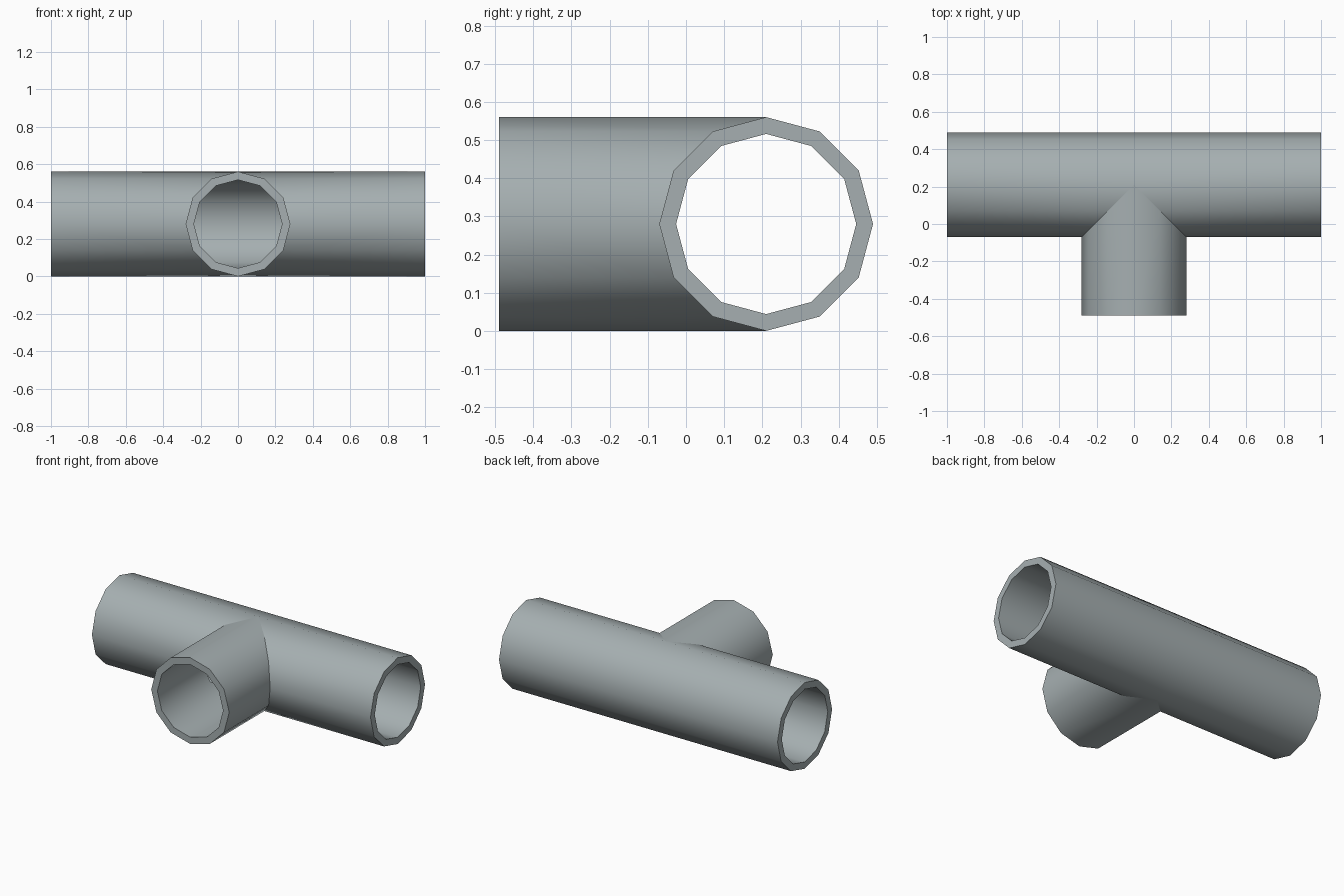
import bpy, bmesh
from math import cos, sin, tau, radians

cube = bpy.data.objects.get("Cube")
if cube:
    bpy.data.objects.remove(cube, do_unlink=True)

SIDES = 12
OUTER, INNER = 0.28, 0.236
CY, CZ = 0.21, 0.28          # axis of the straight run
RUN_END, BRANCH_END = 1.0, -0.49

steel = bpy.data.materials.new("grey_steel")
steel.use_nodes = True
colour = (0.38, 0.43, 0.44, 1)
steel.diffuse_color = colour
steel.node_tree.nodes["Principled BSDF"].inputs["Base Color"].default_value = colour

bm = bmesh.new()


def bridge(a, b):
    n = len(a)
    for i in range(n):
        j = (i + 1) % n
        quad = list(dict.fromkeys((a[i], a[j], b[j], b[i])))
        bm.faces.new(quad)


def run_rings(radius, side):
    """Open end ring and mitred seam ring of one half of the straight run."""
    end, seam = [], []
    for i in range(SIDES):
        u, v = radius * cos(tau * i / SIDES), radius * sin(tau * i / SIDES)
        end.append(bm.verts.new((side * RUN_END, CY - u, CZ + v)))
        seam.append(bm.verts.new((side * max(0, u), CY - u, CZ + v)))
    return end, seam


def branch_rings(radius):
    """Open end ring and mitred seam ring of the branch."""
    end, seam = [], []
    for i in range(SIDES):
        u, v = radius * cos(tau * i / SIDES), radius * sin(tau * i / SIDES)
        end.append(bm.verts.new((u, BRANCH_END, CZ + v)))
        seam.append(bm.verts.new((u, CY - abs(u), CZ + v)))
    return end, seam


def add_arm(make_rings):
    outer_end, outer_seam = make_rings(OUTER)
    inner_end, inner_seam = make_rings(INNER)
    bridge(outer_seam, outer_end)
    bridge(outer_end, inner_end)      # flat rim
    bridge(inner_end, inner_seam)


# Two halves of the run and the branch, welded along the mitre
add_arm(lambda r: run_rings(r, 1))
add_arm(lambda r: run_rings(r, -1))
add_arm(branch_rings)
bmesh.ops.remove_doubles(bm, verts=bm.verts, dist=0.0005)
bmesh.ops.recalc_face_normals(bm, faces=bm.faces)


def on_mitre(v):
    return abs(abs(v.co.x) - (CY - v.co.y)) < 0.001


# Smooth walls, crisp rims and mitre
for f in bm.faces:
    f.smooth = True
for e in bm.edges:
    sharp = e.calc_face_angle(0) > radians(40)
    e.smooth = not (sharp or all(on_mitre(v) for v in e.verts))

mesh = bpy.data.meshes.new("tee_pipe")
bm.to_mesh(mesh)
bm.free()
mesh.materials.append(steel)
tee = bpy.data.objects.new("tee_pipe", mesh)
bpy.context.collection.objects.link(tee)
